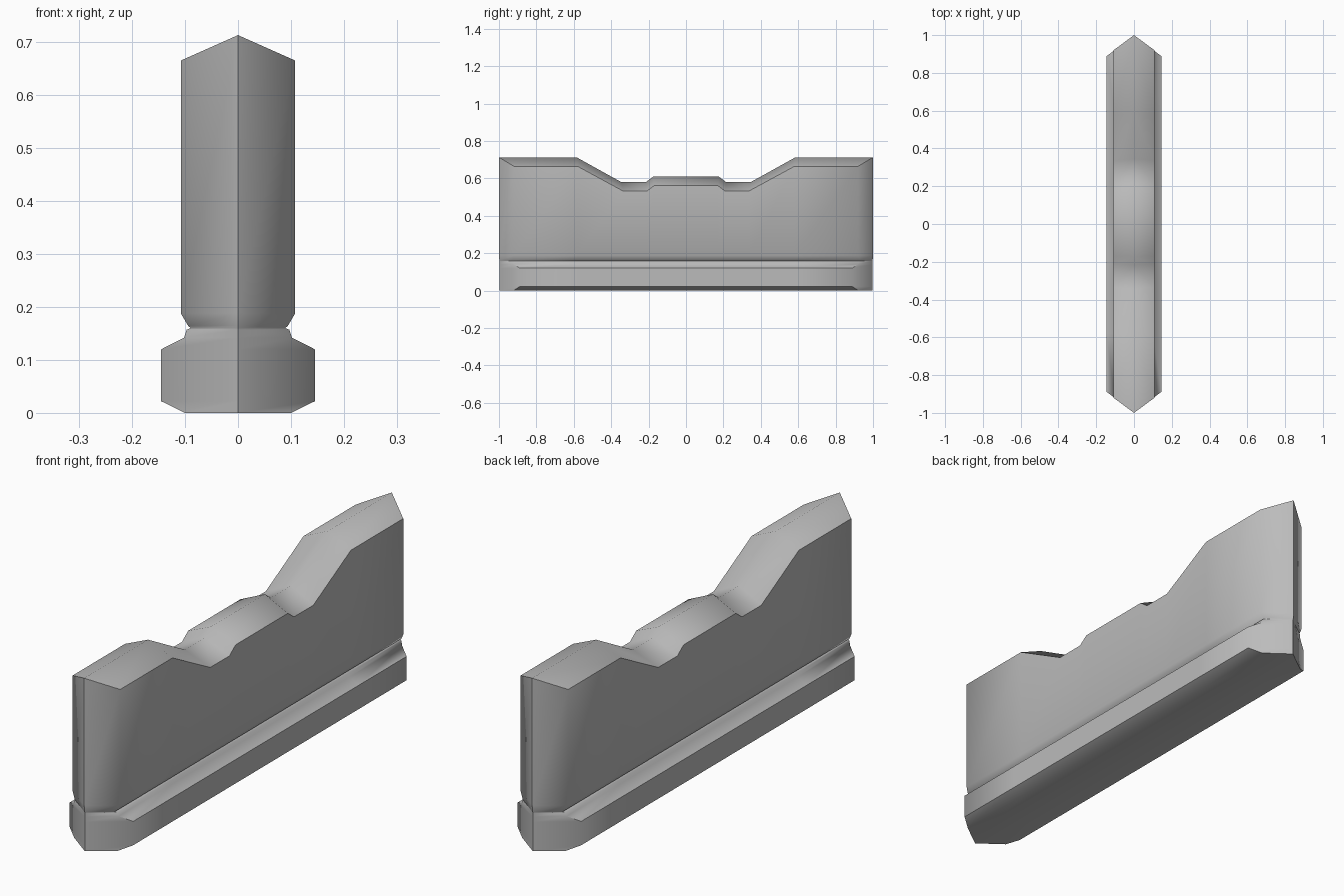
import bpy, bmesh, math

if "Cube" in bpy.data.objects:
    bpy.data.objects.remove(bpy.data.objects["Cube"])

# single stone-grey colour
grey = bpy.data.materials.new("stone grey")
grey.diffuse_color = (0.5, 0.5, 0.5, 1)
grey.use_nodes = True
grey.node_tree.nodes["Principled BSDF"].inputs["Base Color"].default_value = grey.diffuse_color

# half cross-section from the foot up: half width, height, end tip y
profile = [
    (0.100, 0.000, 0.996), (0.145, 0.022, 0.996), (0.145, 0.120, 0.996),
    (0.102, 0.142, 0.996), (0.097, 0.157, 0.996), (0.089, 0.160, 0.996),
    (0.094, 0.164, 0.998), (0.108, 0.188, 1.000),
]
# notched top: side y, ridge y, ridge height (one half, mirrored)
steps = [(0.58, 0.585, 0.713), (0.335, 0.345, 0.58),
         (0.21, 0.215, 0.58), (0.17, 0.175, 0.61)]
stations = [(-a, -b, h) for a, b, h in steps] + list(reversed(steps))
TOP, DROP, SLOPE = 0.713, 0.048, 0.74

bm = bmesh.new()


def ring(w, tip, tip_z, heights):
    """Pointed-end outline with a vertex at every step of the top."""
    c = tip - SLOPE * w
    ys = [-c] + [s[0] for s in stations] + [c]
    side = list(zip(ys, heights))
    pts = [(0, -tip, tip_z)] + [(w, y, z) for y, z in side]
    pts += [(0, tip, tip_z)] + [(-w, y, z) for y, z in reversed(side)]
    return [bm.verts.new(p) for p in pts]


# foot, groove and wall sides
rings = [ring(w, tip, z, [z] * 10) for w, z, tip in profile]
edge = [TOP - DROP] + [s[2] - DROP for s in stations] + [TOP - DROP]
rings.append(ring(0.108, 1.0, TOP, edge))
for a, b in zip(rings, rings[1:]):
    n = len(a)
    for i in range(n):
        j = (i + 1) % n
        bm.faces.new((a[i], a[j], b[j], b[i]))
bm.faces.new(list(reversed(rings[0])))

# gabled, notched coping
top = rings[-1]
ridge = [top[0]] + [bm.verts.new((0, b, h)) for _, b, h in stations] + [top[11]]
for side in (top[1:11], top[:11:-1]):
    for k in range(9):
        bm.faces.new((side[k], side[k + 1], ridge[k + 1], ridge[k]))

bmesh.ops.recalc_face_normals(bm, faces=bm.faces[:])
mesh = bpy.data.meshes.new("barrier_wall")
bm.to_mesh(mesh)
bm.free()
mesh.materials.append(grey)
wall = bpy.data.objects.new("barrier_wall", mesh)
bpy.context.collection.objects.link(wall)
bpy.context.view_layer.objects.active = wall
wall.select_set(True)
bpy.ops.object.shade_smooth_by_angle(angle=math.radians(58))
